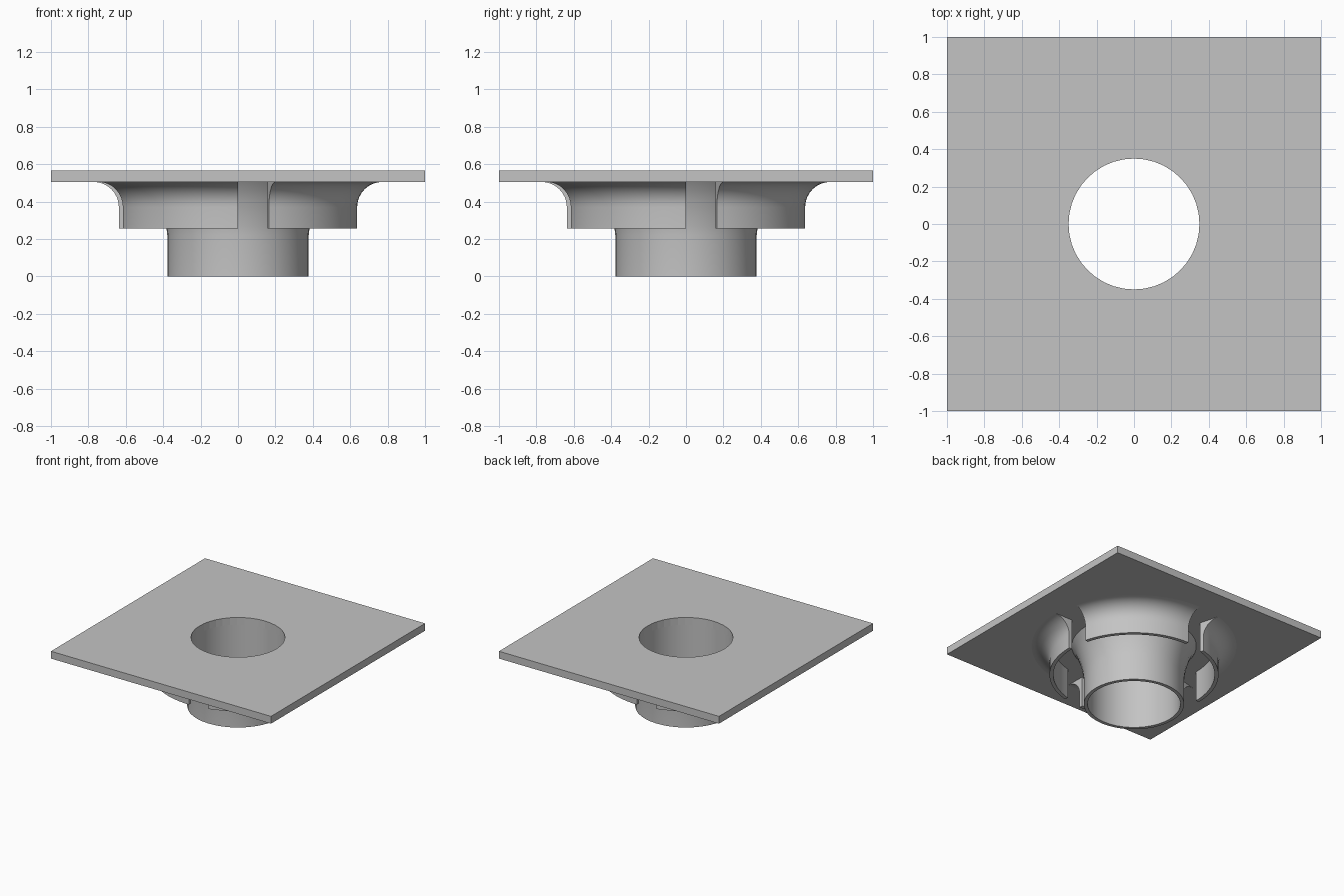
import bpy, bmesh, math

cube = bpy.data.objects.get("Cube")
if cube:
    bpy.data.objects.remove(cube, do_unlink=True)

GREY = (0.55, 0.55, 0.55, 1)
grey = bpy.data.materials.new("plain grey")
grey.use_nodes = True
grey.diffuse_color = GREY
grey.node_tree.nodes["Principled BSDF"].inputs["Base Color"].default_value = GREY

UNDERSIDE, TOP = 0.505, 0.565
HOLE = 0.35
STEPS = 40


def finish(name, bm, smooth=True):
    bmesh.ops.remove_doubles(bm, verts=bm.verts, dist=1e-5)
    bmesh.ops.recalc_face_normals(bm, faces=bm.faces)
    mesh = bpy.data.meshes.new(name)
    bm.to_mesh(mesh)
    bm.free()
    mesh.materials.append(grey)
    obj = bpy.data.objects.new(name, mesh)
    bpy.context.collection.objects.link(obj)
    if smooth:
        bpy.ops.object.select_all(action="DESELECT")
        obj.select_set(True)
        bpy.context.view_layer.objects.active = obj
        bpy.ops.object.shade_smooth_by_angle(angle=math.radians(35))
    return obj


def revolve(name, profile, start=0, sweep=360, steps=STEPS):
    """Turn a closed (radius, z) profile around z; cap the ends of a partial turn."""
    bm = bmesh.new()
    rings = []
    for i in range(steps + 1):
        a = math.radians(start + sweep * i / steps)
        rings.append([bm.verts.new((r * math.cos(a), r * math.sin(a), z)) for r, z in profile])
    n = len(profile)
    for a, b in zip(rings, rings[1:]):
        for j in range(n):
            k = (j + 1) % n
            bm.faces.new((a[j], a[k], b[k], b[j]))
    if sweep < 360:
        bm.faces.new(rings[0])
        bm.faces.new(rings[-1])
    return finish(name, bm)


# Square plate with a round hole: each hole edge is joined to the square outline
bm = bmesh.new()
loops = []
for i in range(STEPS):
    a = 2 * math.pi * i / STEPS
    c, s = math.cos(a), math.sin(a)
    reach = 1 / max(abs(c), abs(s))
    loops.append([bm.verts.new((c * r, s * r, z))
                  for r, z in ((HOLE, TOP), (reach, TOP), (reach, UNDERSIDE), (HOLE, UNDERSIDE))])
for i in range(STEPS):
    a, b = loops[i], loops[(i + 1) % STEPS]
    for j in range(4):
        k = (j + 1) % 4
        bm.faces.new((a[j], a[k], b[k], b[j]))
finish("square_plate", bm, smooth=False)

# Central pipe, widening gently up to the plate
pipe_profile = [(HOLE, 0), (0.378, 0), (0.378, 0.22), (0.384, 0.27), (0.396, 0.33),
                (0.415, 0.40), (0.44, 0.46), (0.47, UNDERSIDE), (HOLE, UNDERSIDE)]
revolve("centre_pipe", pipe_profile)

# Four curved skirt segments with a fillet flaring out under the plate
FILLET, OUTER, INNER, BOTTOM = 0.135, 0.637, 0.608, 0.255
skirt_profile = [(INNER, UNDERSIDE), (INNER, BOTTOM), (OUTER, BOTTOM)]
for i in range(9):
    a = math.pi / 2 * i / 8
    skirt_profile.append((OUTER + FILLET * (1 - math.cos(a)),
                          UNDERSIDE - FILLET * (1 - math.sin(a))))
for i, place in enumerate(("back_left", "back_right", "front_right", "front_left")):
    revolve("skirt_" + place, skirt_profile, start=90 * i + 15, sweep=75, steps=16)
